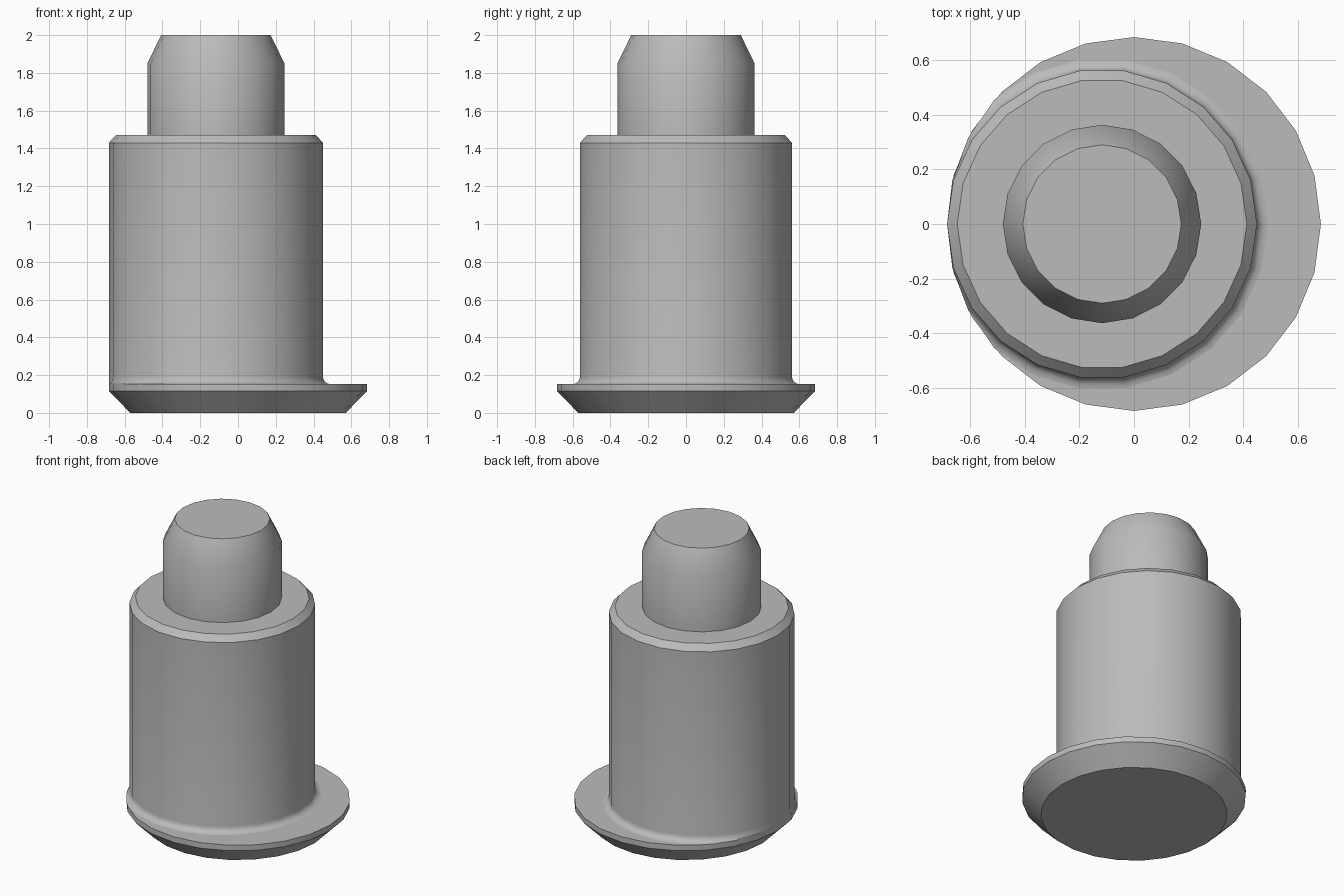
import bpy, bmesh, math

cube = bpy.data.objects.get("Cube")
if cube:
    bpy.data.objects.remove(cube, do_unlink=True)

# Single plain metal colour
metal = bpy.data.materials.new("grey_metal")
metal.use_nodes = True
GREY = (0.5, 0.5, 0.5, 1)
metal.diffuse_color = GREY
metal.node_tree.nodes["Principled BSDF"].inputs["Base Color"].default_value = GREY

FLANGE_R = 0.684
BODY_R = 0.567
PIN_R = 0.363
OFFSET = BODY_R - FLANGE_R  # body touches the flange rim on one side


def turned(name, profile, sides, cx=0.0, limit=None, cap_bottom=False):
    """Revolve a (radius, z) profile; limit keeps points inside the flange rim."""
    bm = bmesh.new()
    rings = []
    for r, z in profile:
        ring = []
        for i in range(sides):
            a = math.tau * i / sides
            x, y = cx + r * math.cos(a), r * math.sin(a)
            d = math.hypot(x, y)
            if limit and d > limit:
                x, y = x * limit / d, y * limit / d
            ring.append(bm.verts.new((x, y, z)))
        rings.append(ring)
    for low, high in zip(rings, rings[1:]):
        for i in range(sides):
            j = (i + 1) % sides
            bm.faces.new((low[i], low[j], high[j], high[i]))
    bm.faces.new(rings[-1])
    if cap_bottom:
        bm.faces.new(rings[0][::-1])
    mesh = bpy.data.meshes.new(name)
    bm.to_mesh(mesh)
    bm.free()
    mesh.materials.append(metal)
    obj = bpy.data.objects.new(name, mesh)
    bpy.context.collection.objects.link(obj)
    bpy.ops.object.select_all(action="DESELECT")
    obj.select_set(True)
    bpy.context.view_layer.objects.active = obj
    bpy.ops.object.shade_smooth_by_angle(angle=math.radians(30))
    return obj


# Base flange with a bevelled underside
turned("base_flange", [(0.57, 0), (FLANGE_R, 0.115), (FLANGE_R, 0.152)], 24,
       cap_bottom=True)

# Off-centre body with a rounded foot and a chamfered top
F = 0.04
fillet = []
for k in range(5):
    a = math.pi / 2 * k / 4
    fillet.append((BODY_R + F * (1 - math.sin(a)), 0.152 + F * (1 - math.cos(a))))
turned("body", fillet + [(BODY_R, 1.43), (0.53, 1.47)], 22, OFFSET, FLANGE_R)

# Tapered pin on top
turned("top_pin", [(PIN_R, 1.46), (PIN_R, 1.85), (0.29, 2.0)], 20, OFFSET)
